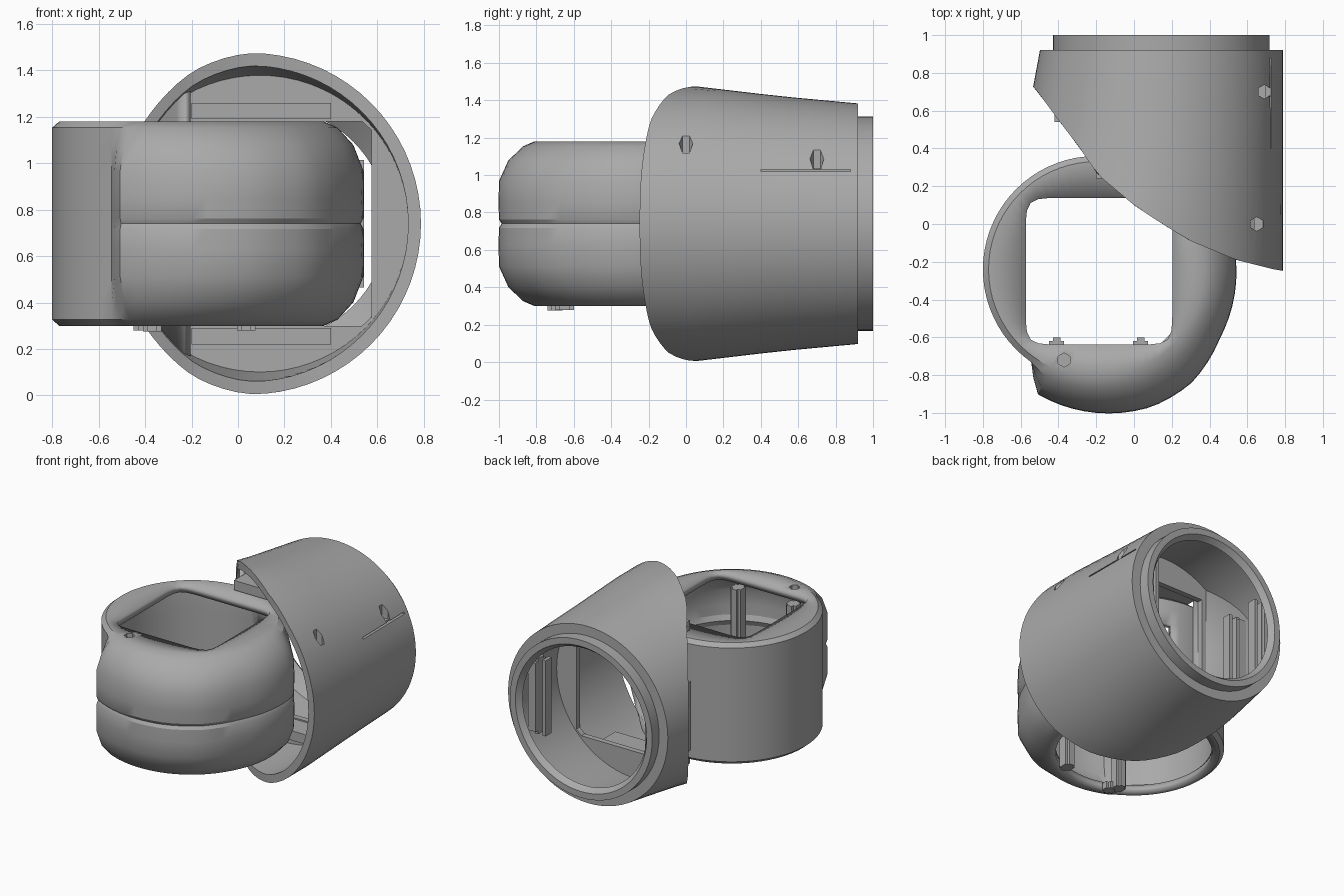
import bpy, bmesh, math
from math import sin, cos, pi, sqrt, radians

cube = bpy.data.objects.get("Cube")
if cube:
    bpy.data.objects.remove(cube, do_unlink=True)

GREY = (0.4, 0.4, 0.4, 1)
mat = bpy.data.materials.new("plain grey")
mat.use_nodes = True
mat.diffuse_color = GREY
mat.node_tree.nodes["Principled BSDF"].inputs["Base Color"].default_value = GREY

MID_Z = 0.74
SIDES = 72


def lerp_table(table, x):
    if x <= table[0][0]:
        return table[0][1]
    for (x0, y0), (x1, y1) in zip(table, table[1:]):
        if x <= x1:
            return y0 + (y1 - y0) * (x - x0) / (x1 - x0)
    return table[-1][1]


def finish(name, bm, smooth=True):
    mesh = bpy.data.meshes.new(name)
    bm.to_mesh(mesh)
    bm.free()
    mesh.materials.append(mat)
    ob = bpy.data.objects.new(name, mesh)
    bpy.context.collection.objects.link(ob)
    bpy.ops.object.select_all(action='DESELECT')
    ob.select_set(True)
    bpy.context.view_layer.objects.active = ob
    if smooth:
        bpy.ops.object.shade_smooth_by_angle(angle=radians(28))
    return ob


def loft(name, rows, wrap=False, keep=lambda i, j: True, recalc=True):
    """Skin closed rings of points; wrap joins the last ring to the first."""
    bm = bmesh.new()
    grid = [[bm.verts.new(p) for p in row] for row in rows]
    n = len(grid[0])
    for i in range(len(grid) if wrap else len(grid) - 1):
        a, b = grid[i], grid[(i + 1) % len(grid)]
        for j in range(n):
            if keep(i, j):
                k = (j + 1) % n
                bm.faces.new((a[j], a[k], b[k], b[j]))
    if recalc:
        bmesh.ops.recalc_face_normals(bm, faces=bm.faces)
    return finish(name, bm)


def box(name, centre, size, bevel=0.0):
    bm = bmesh.new()
    bmesh.ops.create_cube(bm, size=1)
    bmesh.ops.scale(bm, vec=size, verts=bm.verts)
    bmesh.ops.translate(bm, vec=centre, verts=bm.verts)
    if bevel:
        edges = [e for e in bm.edges if abs(e.verts[0].co.z - e.verts[1].co.z) > 0.02]
        bmesh.ops.bevel(bm, geom=edges, offset=bevel, segments=2, affect='EDGES')
    return finish(name, bm, False)


def screw_cutter(x, y, z0, z1):
    bm = bmesh.new()
    bmesh.ops.create_cone(bm, cap_ends=True, segments=6, radius1=0.037,
                          radius2=0.037, depth=z1 - z0)
    bmesh.ops.translate(bm, vec=(x, y, (z0 + z1) / 2), verts=bm.verts)
    return finish("screw_cutter", bm, False)


def cut(ob, cutters):
    bpy.context.view_layer.objects.active = ob
    for c in cutters:
        c.hide_render = True
        mod = ob.modifiers.new("cut", 'BOOLEAN')
        mod.operation, mod.object, mod.solver = 'DIFFERENCE', c, 'EXACT'
        bpy.ops.object.modifier_apply(modifier=mod.name)
        bpy.data.objects.remove(c, do_unlink=True)


# Sleeve: tapered tube along y, its front trimmed by a curve in plan
TRIM = [(-0.6, 0.8), (-0.51, 0.7), (-0.4, 0.55), (-0.3, 0.42), (-0.19, 0.26), (0, 0.1),
        (0.15, 0), (0.3, -0.09), (0.54, -0.19), (0.74, -0.24), (0.8, -0.25)]


def sleeve_r(y):
    return lerp_table([(0.05, 0.735), (0.5, 0.682), (0.92, 0.643)], y)


def sleeve_x(y):
    return 0.788 - sleeve_r(y)


def sleeve_point(a, y, inset):
    r = sleeve_r(y) - inset
    return (sleeve_x(y) + r * cos(a), y, MID_Z + r * sin(a))


def trim_y(a, inset):
    y = 0.2
    for _ in range(40):
        y = (y + lerp_table(TRIM, sleeve_point(a, y, inset)[0])) / 2
    return y


angles = [2 * pi * j / SIDES for j in range(SIDES)]


def sleeve_row(t, inset, back):
    row = []
    for a in angles:
        y0 = trim_y(a, inset)
        row.append(sleeve_point(a, y0 + (back - y0) * t, inset))
    return row


def flat_row(y, inset):
    return [sleeve_point(a, y, inset) for a in angles]


steps = [0, 0.02, 0.2, 0.4, 0.6, 0.8, 1]
rows = [sleeve_row(t, 0, 0.92) for t in steps]
rows += [flat_row(0.92, 0.07), flat_row(1.0, 0.07), flat_row(1.0, 0.115), flat_row(0.96, 0.145)]
rows += [sleeve_row(t, 0.055, 0.88) for t in reversed(steps)]
sleeve = loft("sleeve", rows, wrap=True)
cut(sleeve, [screw_cutter(0.69, 0.7, 1.03, 1.4), screw_cutter(0.65, 0, 1.09, 1.4),
             box("slot_cutter", (0.75, 0.64, 1.025), (0.1, 0.48, 0.012))])

# Elbow: upright shell, bulging at front and left, square hole on top
CX, CY, HALF_H, BASE_R = -0.2, -0.24, 0.44, 0.6
BULGE = [(-125, 0), (-115, 0.13), (-90, 0.16), (-68, 0.185), (-50, 0.185),
         (-29, 0.15), (10, 0.14), (40, 0)]
SWELL = [(0, 0.9), (0.05, 0.98), (0.25, 1), (0.52, 0.98), (0.77, 0.68), (0.94, 0.2), (1, 0)]
levels = [-u for u, _ in reversed(SWELL)] + [u for u, _ in SWELL[1:]]
degs = [-180 + 360 * j / SIDES for j in range(SIDES)]


def ring(radius_of, z, cx=CX, cy=CY):
    return [(cx + radius_of(d) * cos(radians(d)), cy + radius_of(d) * sin(radians(d)), z)
            for d in degs]


def wall_r(u):
    edge = 0.03 if abs(u) == 1 else 0
    return lambda d: BASE_R - edge + lerp_table(BULGE, d) * lerp_table(SWELL, abs(u))


def square_r(d):
    p = 10
    c, s = abs(cos(radians(d))), abs(sin(radians(d)))
    return 0.388 * (c ** p + s ** p) ** (-1 / p)


def solid_part(i, j):
    opening = 20 <= degs[j] < 75 and 3 <= i <= len(levels) - 4
    return not opening


rows = [ring(lambda d: 0.52, MID_Z - HALF_H)]
rows += [ring(wall_r(u), MID_Z + HALF_H * u) for u in levels]
rows += [ring(square_r, MID_Z + HALF_H, -0.185, -0.25)]
elbow = loft("elbow_shell", rows, keep=solid_part, recalc=False)
mod = elbow.modifiers.new("wall", 'SOLIDIFY')
mod.thickness, mod.offset = 0.05, -1
bpy.ops.object.modifier_apply(modifier=mod.name)
cut(elbow, [screw_cutter(-0.37, -0.72, 1.15, 1.3)])

# Clip posts inside the elbow and the sleeve
for n, x in enumerate((-0.41, 0.035)):
    box(f"elbow_post_{n}", (x, -0.65, 0.69), (0.08, 0.1, 0.82), 0.02)
box("screw_boss", (-0.37, -0.7, 0.3), (0.08, 0.08, 0.05), 0.02)
for n, (x, y) in enumerate(((0.56, 0.84), (-0.34, 0.6), (-0.34, 0.86))):
    for dx in (-0.03, 0.03):
        box(f"sleeve_rail_{n}", (x + dx, y, MID_Z), (0.025, 0.07, 0.55))
    box(f"sleeve_rail_back_{n}", (x + math.copysign(0.05, x), y, MID_Z), (0.06, 0.12, 0.5))

# Inner frame joining elbow and sleeve
FRAME_Y = 0.4
fr, fx = sleeve_r(FRAME_Y) - 0.03, sleeve_x(FRAME_Y)


def frame_row(y, inner):
    pts = []
    for a in angles:
        c, s = cos(a), sin(a)
        r = min(fr, 0.44 / max(abs(s), 1e-4), 0.48 / max(abs(c), 1e-4)) if inner else fr
        pts.append((max(fx + r * c, -0.22 if inner else -0.26), y, MID_Z + r * s))
    return pts


loft("inner_frame", [frame_row(FRAME_Y, False), frame_row(FRAME_Y, True),
                     frame_row(FRAME_Y + 0.04, True), frame_row(FRAME_Y + 0.04, False)], wrap=True)
for name, side in (("upper_shelf", 1), ("lower_shelf", -1)):
    box(name, (0.1, 0.33, MID_Z + side * 0.485), (0.6, 0.18, 0.07))

# Curved cap closing the sleeve's trimmed right side
bm = bmesh.new()
cols = []
for k in range(9):
    x = -0.5 + 0.27 * k / 8
    y = lerp_table(TRIM, x) + 0.03
    h = sqrt(max((sleeve_r(y) - 0.03) ** 2 - (x - sleeve_x(y)) ** 2, 0.001))
    cols.append([bm.verts.new((x, y, MID_Z + s * h)) for s in (-1, 1)])
for a, b in zip(cols, cols[1:]):
    bm.faces.new((a[0], b[0], b[1], a[1]))
cap = finish("sleeve_cap", bm)
mod = cap.modifiers.new("wall", 'SOLIDIFY')
mod.thickness = 0.03
bpy.ops.object.modifier_apply(modifier=mod.name)
